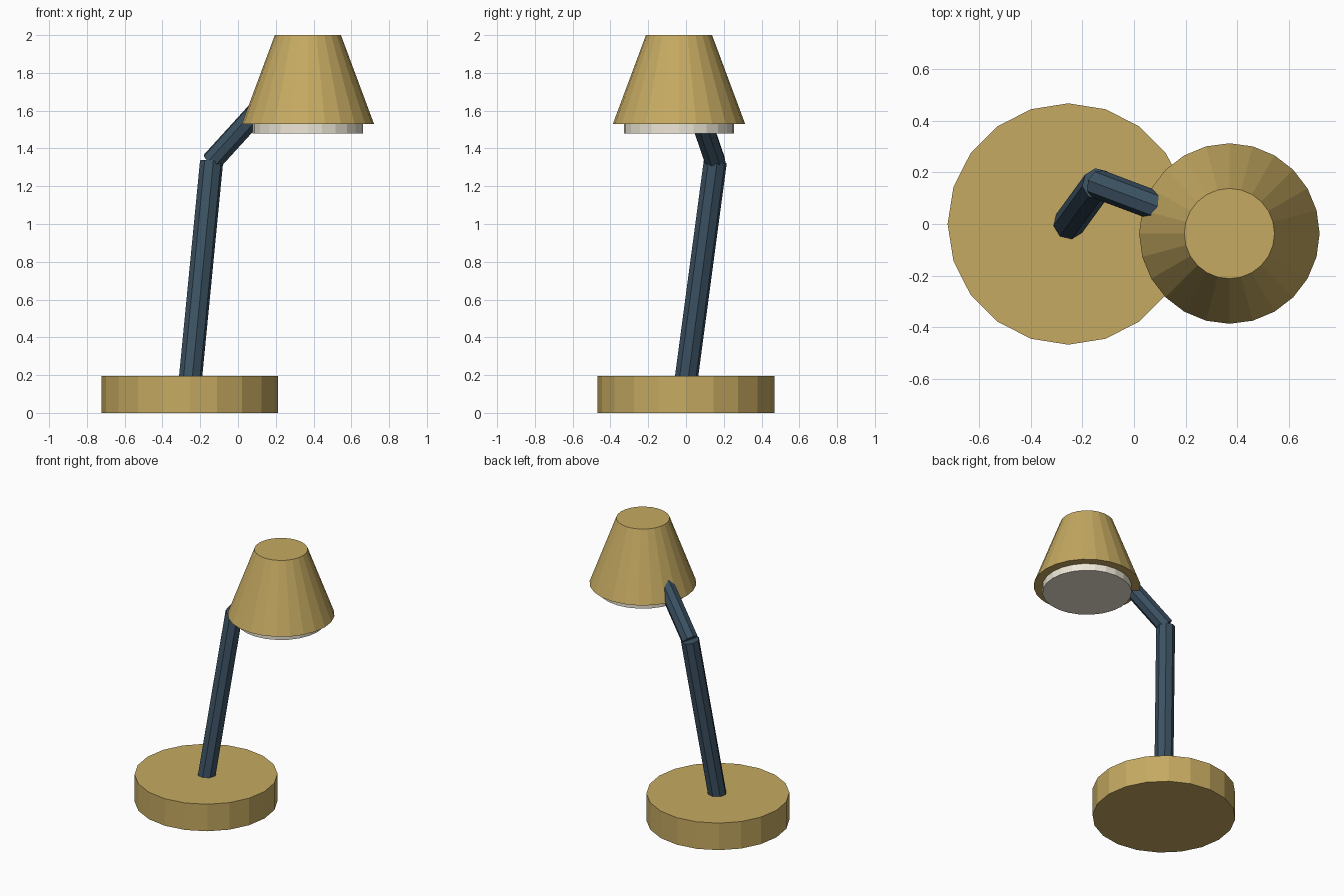
import bpy
from mathutils import Vector

if "Cube" in bpy.data.objects:
    bpy.data.objects.remove(bpy.data.objects["Cube"])


def material(name, rgb):
    m = bpy.data.materials.new(name)
    m.diffuse_color = (*rgb, 1)
    m.use_nodes = True
    m.node_tree.nodes["Principled BSDF"].inputs["Base Color"].default_value = m.diffuse_color
    return m


brass = material("brass", (0.56, 0.40, 0.12))
steel = material("dark_blue", (0.045, 0.085, 0.125))
glass = material("warm_white", (0.85, 0.80, 0.68))


def frustum(name, start, end, r1, r2, sides, mat):
    """Flat-shaded capped cone or cylinder running from start to end."""
    a, b = Vector(start), Vector(end)
    axis = b - a
    bpy.ops.mesh.primitive_cone_add(vertices=sides, radius1=r1, radius2=r2,
                                    depth=axis.length, location=(a + b) / 2)
    ob = bpy.context.object
    ob.rotation_euler = axis.to_track_quat('Z', 'Y').to_euler()
    if abs(axis.x) + abs(axis.y) < 1e-6:
        ob.rotation_euler = (0, 0, 0)
    ob.name = name
    ob.data.materials.append(mat)
    return ob


BX = -0.255                      # base centre
SX, SY = 0.37, -0.037            # shade centre
elbow = (-0.14, 0.155, 1.33)

# weighted foot
frustum("base", (BX, 0, 0), (BX, 0, 0.195), 0.468, 0.468, 20, brass)

# two-part arm
frustum("lower_arm", (BX + 0.002, 0, 0.17), elbow, 0.062, 0.062, 8, steel)
frustum("upper_arm", elbow, (SX, SY, 1.89), 0.057, 0.057, 8, steel)

# lamp head
frustum("shade", (SX, SY, 1.53), (SX, SY, 2.0), 0.35, 0.175, 24, brass)
frustum("light_disc", (SX, SY, 1.48), (SX, SY, 1.55), 0.292, 0.292, 24, glass)
